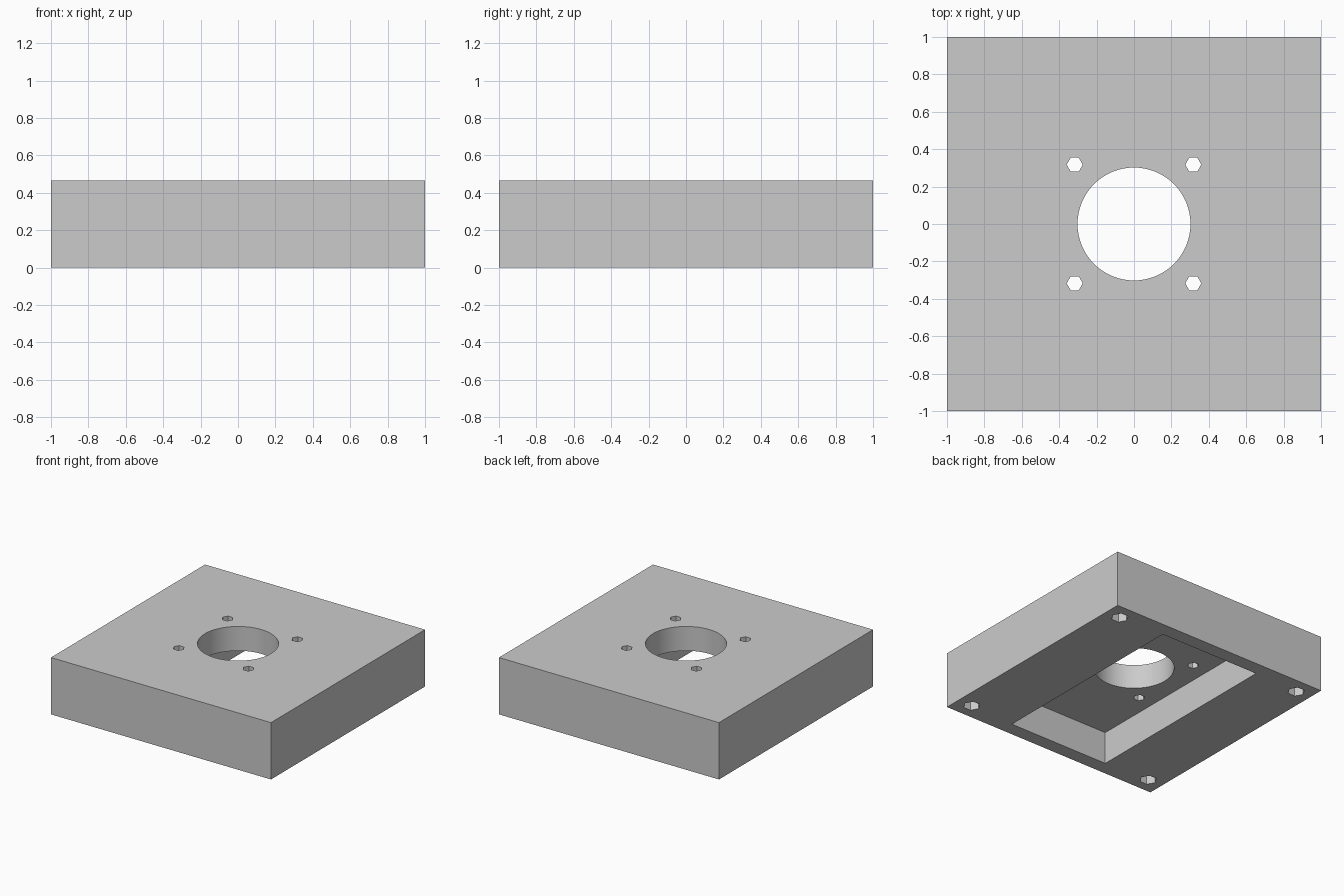
import bpy
from math import radians

cube = bpy.data.objects.get("Cube")
if cube:
    bpy.data.objects.remove(cube, do_unlink=True)

HEIGHT = 0.467
POCKET_DEPTH = 0.267
CORNER_HOLE_DEPTH = 0.34

grey = bpy.data.materials.new("light_grey")
grey.use_nodes = True
grey.diffuse_color = (0.6, 0.6, 0.6, 1)
grey.node_tree.nodes["Principled BSDF"].inputs["Base Color"].default_value = (0.6, 0.6, 0.6, 1)


def box(name, size, z_low, z_high):
    bpy.ops.mesh.primitive_cube_add(size=1, location=(0, 0, (z_low + z_high) / 2))
    ob = bpy.context.object
    ob.name = name
    ob.scale = (size[0], size[1], z_high - z_low)
    bpy.ops.object.transform_apply(location=True, rotation=False, scale=True)
    ob.data.materials.append(grey)
    return ob


def hole(name, x, y, radius, sides, z_low, z_high):
    # Quarter turn puts a corner of each six-sided hole on the x axis
    bpy.ops.mesh.primitive_cylinder_add(
        vertices=sides, radius=radius, depth=z_high - z_low,
        location=(x, y, (z_low + z_high) / 2), rotation=(0, 0, radians(90)))
    ob = bpy.context.object
    ob.name = name
    ob.data.materials.append(grey)
    return ob


# Solid block and the shapes cut from it
block = box("mounting_block", (2, 2), 0, HEIGHT)
cutters = [
    box("pocket_cutter", (0.917, 1.767), -0.1, POCKET_DEPTH),
    hole("bore_cutter", 0, 0, 0.302, 64, -0.1, HEIGHT + 0.1),
]
for sx in (-1, 1):
    for sy in (-1, 1):
        cutters.append(hole("screw_hole_cutter", sx * 0.317, sy * 0.317, 0.043, 6,
                            -0.1, HEIGHT + 0.1))
        cutters.append(hole("corner_hole_cutter", sx * 0.867, sy * 0.867, 0.065, 6,
                            -0.1, CORNER_HOLE_DEPTH))

# Cut each shape, then discard its cutter
bpy.ops.object.select_all(action="DESELECT")
block.select_set(True)
bpy.context.view_layer.objects.active = block
for cutter in cutters:
    cutter.hide_render = True
    mod = block.modifiers.new(cutter.name, "BOOLEAN")
    mod.operation = "DIFFERENCE"
    mod.solver = "EXACT"
    mod.object = cutter
    bpy.ops.object.modifier_apply(modifier=mod.name)
    bpy.data.objects.remove(cutter, do_unlink=True)

# Smooth the round bore while all other edges stay sharp
bpy.ops.object.shade_smooth_by_angle(angle=radians(30))
